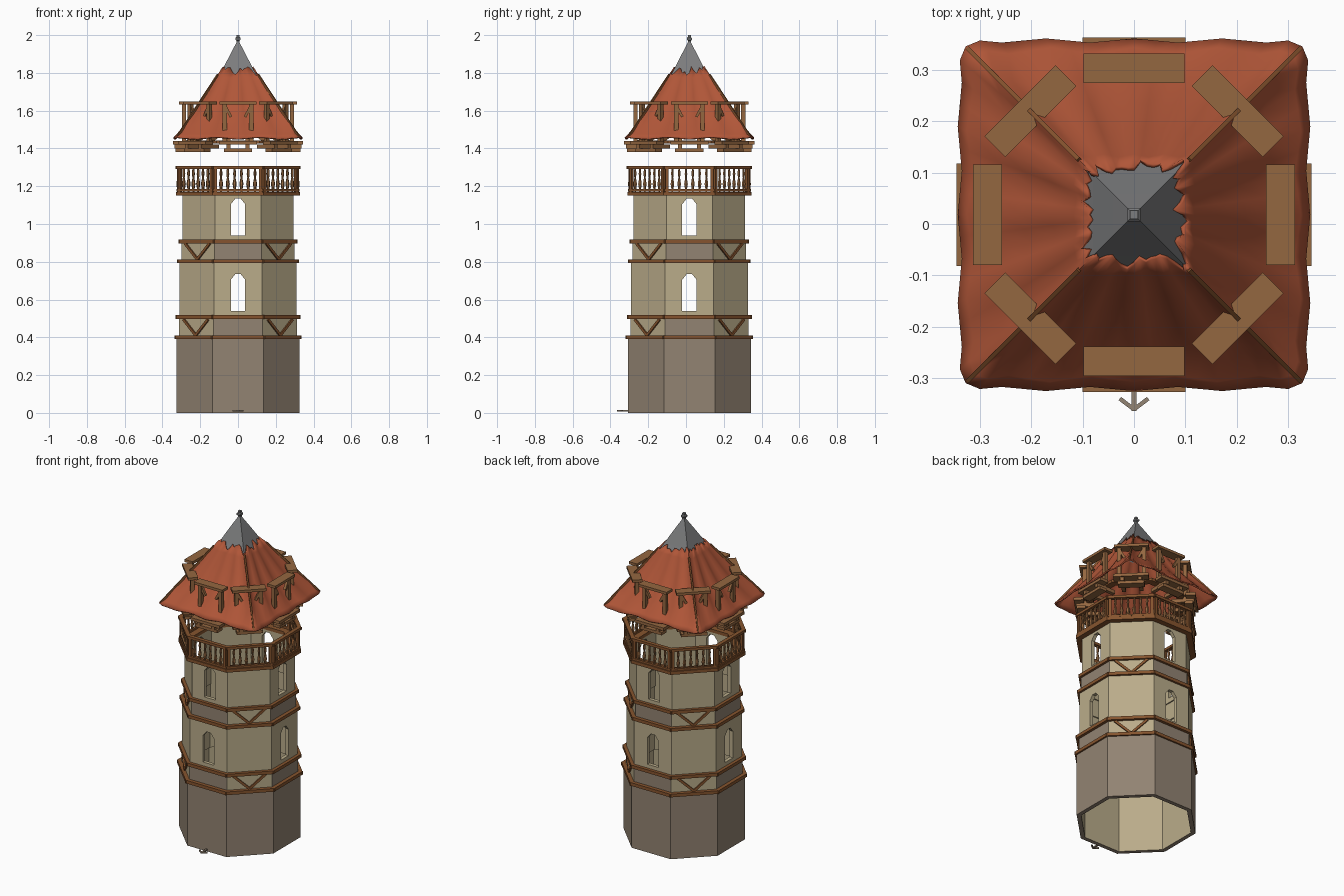
import bpy, bmesh, math, random
from mathutils import Matrix, Vector

if "Cube" in bpy.data.objects:
    bpy.data.objects.remove(bpy.data.objects["Cube"])

random.seed(4)
CY = 0.018                      # tower axis offset in y
T = math.tan(math.pi / 8)


def mat(name, rgb):
    m = bpy.data.materials.new(name)
    lin = [(c / 255 / 12.92 if c < 10 else ((c / 255 + 0.055) / 1.055) ** 2.4) for c in rgb]
    m.diffuse_color = (*lin, 1)
    m.use_nodes = True
    m.node_tree.nodes["Principled BSDF"].inputs["Base Color"].default_value = m.diffuse_color
    return m


CREAM = mat("cream_plaster", (186, 172, 138))
STONE = mat("stone", (146, 131, 114))
WOOD = mat("wood", (148, 103, 64))
DARK = mat("dark_wood", (134, 84, 46))
RED = mat("red_tile", (176, 86, 56))
GREY = mat("grey_metal", (124, 125, 126))


def finish(name, bm, mats):
    bmesh.ops.recalc_face_normals(bm, faces=bm.faces)
    me = bpy.data.meshes.new(name)
    bm.to_mesh(me)
    bm.free()
    for m in mats:
        me.materials.append(m)
    ob = bpy.data.objects.new(name, me)
    bpy.context.collection.objects.link(ob)
    return ob


def side(k):
    return Matrix.Translation((0, CY, 0)) @ Matrix.Rotation(k * math.pi / 4, 4, 'Z')


def plank(bm, k, r, t, z, sr, st, sz, tilt=0, pitch=0):
    # box on octagon side k: r outward, t along the side
    m = (side(k) @ Matrix.Translation((t, -r, z)) @ Matrix.Rotation(tilt, 4, 'Y')
         @ Matrix.Rotation(pitch, 4, 'X') @ Matrix.Diagonal((st, sr, sz, 1)))
    bmesh.ops.create_cube(bm, size=1, matrix=m)


def oct_loop(bm, a, z):
    rad = a / math.cos(math.pi / 8)
    return [bm.verts.new((rad * math.cos((i + .5) * math.pi / 4),
                          CY + rad * math.sin((i + .5) * math.pi / 4), z)) for i in range(8)]


def oct_ring(name, ro, ri, z0, z1, mats, rule=None):
    bm = bmesh.new()
    L = [oct_loop(bm, ro, z0), oct_loop(bm, ro, z1), oct_loop(bm, ri, z1), oct_loop(bm, ri, z0)]
    for j in range(4):
        A, B = L[j], L[(j + 1) % 4]
        for i in range(8):
            f = bm.faces.new((A[i], A[(i + 1) % 8], B[(i + 1) % 8], B[i]))
            if rule:
                f.material_index = rule(j, i)
    return finish(name, bm, mats)


# tower walls: stone outside at the base, cream inside
oct_ring("base_wall", .325, .30, 0, .40, [STONE, CREAM], lambda j, i: 1 if j == 2 else 0)
band_rule = lambda j, i: 0 if (j == 0 and i % 2 == 1) else 1
oct_ring("lower_band", .312, .29, .40, .51, [STONE, CREAM], band_rule)
oct_ring("upper_band", .30, .28, .80, .91, [STONE, CREAM], band_rule)
walls = [(oct_ring("middle_wall", .309, .287, .51, .80, [CREAM]), .54),
         (oct_ring("upper_wall", .295, .273, .91, 1.15, [CREAM]), .94)]

# arched windows cut on the four main sides
for wall, z in walls:
    bm = bmesh.new()
    prof = [(-.038, 0), (.038, 0), (.038, .165), (.014, .195), (-.014, .195), (-.038, .165)]
    for k in (0, 2, 4, 6):
        vs = [[bm.verts.new(side(k) @ Vector((x, -r, z + h))) for x, h in prof] for r in (.2, .4)]
        bm.faces.new(vs[0])
        bm.faces.new(vs[1])
        for i in range(6):
            n = (i + 1) % 6
            bm.faces.new((vs[0][i], vs[0][n], vs[1][n], vs[1][i]))
    cutter = finish("window_cutter", bm, [CREAM])
    cutter.hide_render = True
    mod = wall.modifiers.new("windows", 'BOOLEAN')
    mod.operation, mod.solver, mod.object = 'DIFFERENCE', 'EXACT', cutter
    new = bpy.data.meshes.new_from_object(wall.evaluated_get(bpy.context.evaluated_depsgraph_get()))
    wall.modifiers.clear()
    wall.data = new
    bpy.data.objects.remove(cutter)

# timber trim rails and V braces
bm = bmesh.new()
for z, a in ((.40, .328), (.507, .322), (.803, .315), (.907, .307)):
    for k in range(8):
        plank(bm, k, a - .006, 0, z, .026, 2 * a * T + .012, .02)
for z, a in ((.453, .314), (.855, .302)):
    for k in (1, 3, 5, 7):
        for s in (-1, 1):
            plank(bm, k, a, s * .046, z, .014, .125, .014, tilt=-s * .74)
finish("timber_trim", bm, [DARK])

# gallery deck
oct_ring("gallery_deck", .328, .272, 1.15, 1.17, [DARK])

# railing: rails, corner posts, turned balusters
bm = bmesh.new()
for k in range(8):
    plank(bm, k, .317, 0, 1.3, .024, 2 * .329 * T + .008, .016)
    plank(bm, k, .317, 0, 1.178, .016, 2 * .32 * T, .012)
    for s in (-1, 1):
        plank(bm, k, .315, s * .119, 1.23, .016, .016, .13)
finish("railing", bm, [DARK])
bm = bmesh.new()
prof = [(.005, 1.17), (.007, 1.19), (.011, 1.212), (.005, 1.245), (.008, 1.265), (.005, 1.295)]
for k in range(8):
    for b in range(6):
        c = side(k) @ Vector(((b - 2.5) * .036, -.316, 0))
        loops = [[bm.verts.new((c.x + r * math.cos(i * math.pi / 3), c.y + r * math.sin(i * math.pi / 3), z))
                  for i in range(6)] for r, z in prof]
        for A, B in zip(loops, loops[1:]):
            for i in range(6):
                bm.faces.new((A[i], A[(i + 1) % 6], B[(i + 1) % 6], B[i]))
finish("balusters", bm, [WOOD])

# eight timber frames that carry and pierce the roof
bm = bmesh.new()
for k in range(8):
    plank(bm, k, .285, 0, 1.641, .057, .196, .016)                 # cap board
    plank(bm, k, .317, 0, 1.43, .056, .20, .018)                   # eave beam
    plank(bm, k, .305, 0, 1.39, .05, .15, .018)                    # lower beam
    for s in (-1, 1):
        plank(bm, k, .285, s * .07, 1.535, .022, .022, .20)        # posts
        plank(bm, k, .285, s * .055, 1.60, .016, .014, .075, tilt=s * .5)
        plank(bm, k, .27, s * .05, 1.41, .13, .022, .022)          # joists
        plank(bm, k, .25, s * .05, 1.445, .11, .02, .02, pitch=.5)
finish("roof_frames", bm, [WOOD])
oct_ring("eave_ring", .275, .235, 1.425, 1.443, [DARK])

# rippled square tile roof with a torn top edge
N = 16
levels = [(.343, 1.452, .004), (.325, 1.475, .006), (.27, 1.545, .009), (.22, 1.612, .009),
          (.165, 1.70, .007), (.118, 1.775, .003), (.088, 1.822, 0)]
bm = bmesh.new()
loops = []
for li, (h, z, amp) in enumerate(levels):
    loop = []
    for s in range(4):
        for i in range(N):
            u = i / N * 2 - 1
            edge = abs(u)
            w = amp * math.cos(u * math.pi * 4) - amp
            p = Vector((u * h, -h - w * (1 if i else 0), 0))
            if li < 2 and edge > .9:
                p *= .955
            zz = z + (.010 * (1 - math.cos(u * 3 * math.pi)) / 2 if li == 0 else 0)
            if li == len(levels) - 1:
                f = random.uniform(-.4, 1.0) * (1 if i % 2 else .6)
                p *= 1 + .3 * f
                zz -= .3 * .088 * f * 1.57
            q = Matrix.Rotation(s * math.pi / 2, 3, 'Z') @ p
            loop.append(bm.verts.new((q.x, q.y + CY, zz)))
    loops.append(loop)
M = 4 * N
for A, B in zip(loops, loops[1:]):
    for i in range(M):
        bm.faces.new((A[i], A[(i + 1) % M], B[(i + 1) % M], B[i]))
roof = finish("tile_roof", bm, [RED])
sol = roof.modifiers.new("thickness", 'SOLIDIFY')
sol.thickness, sol.offset = .008, -1
bpy.context.view_layer.objects.active = roof
roof.select_set(True)
bpy.ops.object.shade_smooth_by_angle(angle=math.radians(35))
roof.select_set(False)

# thin hip battens on the four roof corners
bm = bmesh.new()
for k in (1, 3, 5, 7):
    a, b = Vector((0, -.455, 1.462)), Vector((0, -.15, 1.79))
    d = b - a
    m = (side(k) @ Matrix.Translation((a + b) / 2)
         @ Matrix.Rotation(math.atan2(d.z, d.y), 4, 'X') @ Matrix.Diagonal((.008, d.length, .012, 1)))
    bmesh.ops.create_cube(bm, size=1, matrix=m)
finish("hip_battens", bm, [DARK])


def square_loft(name, prof, material):
    bm = bmesh.new()
    L = [[bm.verts.new((sx * h, sy * h + CY, z)) for sx, sy in ((-1, -1), (1, -1), (1, 1), (-1, 1))]
         for h, z in prof]
    for A, B in zip(L, L[1:]):
        for i in range(4):
            bm.faces.new((A[i], A[(i + 1) % 4], B[(i + 1) % 4], B[i]))
    bm.faces.new(L[-1])
    return finish(name, bm, [material])


# metal spire cap and finial
square_loft("spire_cap", [(.106, 1.775), (.08, 1.822), (.04, 1.90), (.006, 1.965)], GREY)
square_loft("finial", [(.008, 1.945), (.008, 1.97), (.013, 1.975), (.013, 1.985), (.008, 1.99), (.008, 2.0)], GREY)

# small anchor-shaped plate at the foot of the front
bm = bmesh.new()
for cx, cy, lx, ly, rot in ((0, -.335, .01, .058, 0), (-.014, -.35, .034, .008, -.65), (.014, -.35, .034, .008, .65)):
    m = Matrix.Translation((cx, cy, .012)) @ Matrix.Rotation(rot, 4, 'Z') @ Matrix.Diagonal((lx, ly, .008, 1))
    bmesh.ops.create_cube(bm, size=1, matrix=m)
finish("foot_anchor", bm, [STONE])
